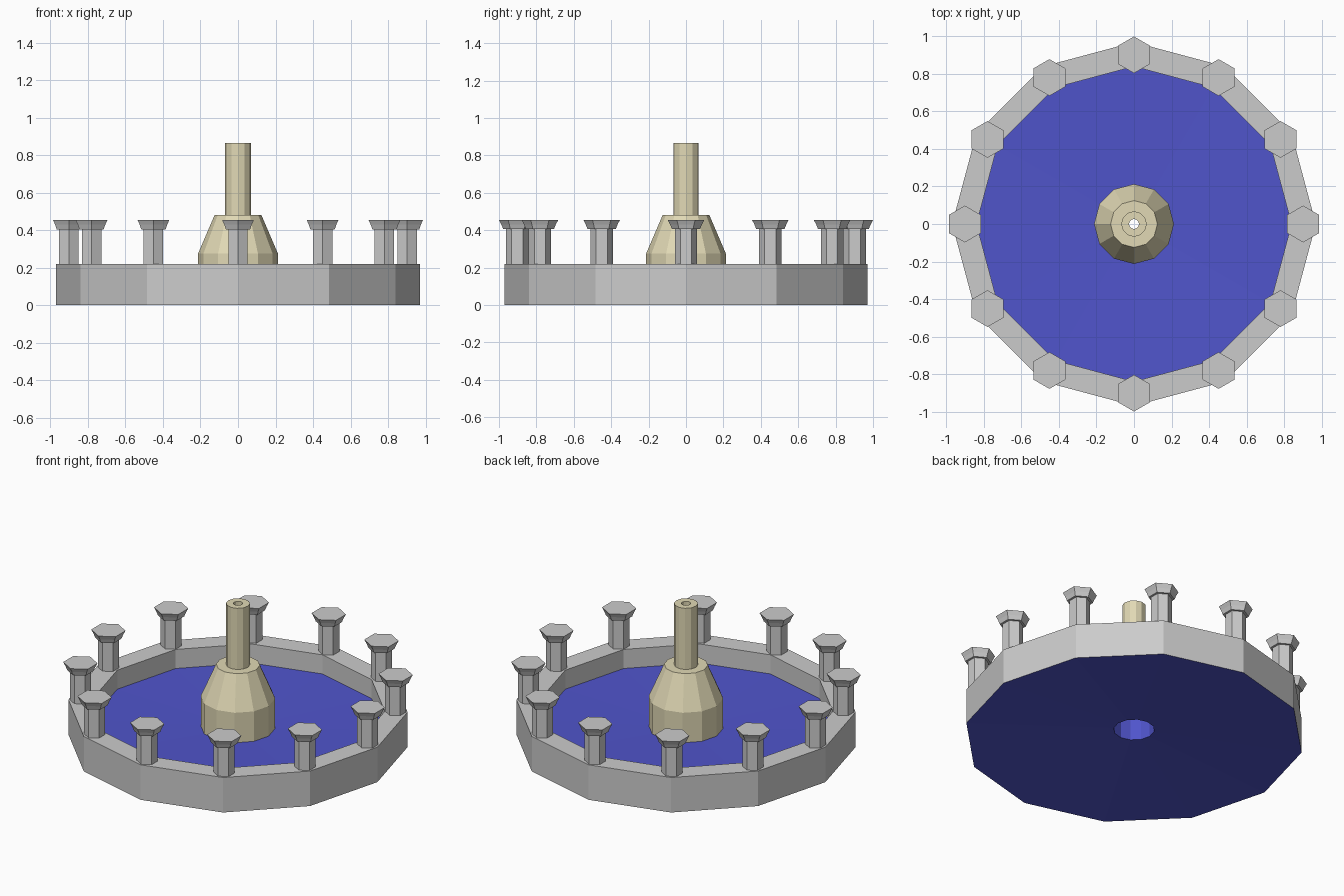
import bpy, bmesh
from math import cos, sin, pi

if "Cube" in bpy.data.objects:
    bpy.data.objects.remove(bpy.data.objects["Cube"])


def material(name, rgb):
    m = bpy.data.materials.new(name)
    m.diffuse_color = (*rgb, 1)
    m.use_nodes = True
    m.node_tree.nodes["Principled BSDF"].inputs["Base Color"].default_value = m.diffuse_color
    return m


def lathe_mesh(name, profile, sides, start=0.0, cap=False, mat=None):
    """Revolve (radius, z) points into a faceted mesh, optionally capping the last ring."""
    bm = bmesh.new()
    rings = []
    for r, z in profile:
        angles = [start + 2 * pi * i / sides for i in range(sides)]
        rings.append([bm.verts.new((r * cos(a), r * sin(a), z)) for a in angles])
    for lo, hi in zip(rings, rings[1:]):
        for i in range(sides):
            j = (i + 1) % sides
            bm.faces.new((lo[i], lo[j], hi[j], hi[i]))
    if cap:
        bm.faces.new(rings[-1])
    me = bpy.data.meshes.new(name)
    bm.to_mesh(me)
    bm.free()
    if mat:
        me.materials.append(mat)
    return me


def place(name, mesh, loc=(0, 0, 0)):
    ob = bpy.data.objects.new(name, mesh)
    ob.location = loc
    bpy.context.collection.objects.link(ob)
    return ob


blue = material("blue", (0.08, 0.09, 0.60))
cream = material("cream", (0.75, 0.69, 0.46))

# Outer basin wall
place("basin_wall", lathe_mesh("basin_wall", [
    (0.97, 0), (0.97, 0.22), (0.84, 0.22), (0.84, 0.10)], 12))

# Blue floor: dished top, hollow underside and central sleeve
place("basin_floor", lathe_mesh("basin_floor", [
    (0.84, 0.10), (0.13, 0.085), (0.13, 0.24), (0.117, 0.24),
    (0.117, 0.053), (0.97, 0)], 12, mat=blue))

# Central pedestal with a bored spout
place("center_spout", lathe_mesh("center_spout", [
    (0.213, 0.08), (0.213, 0.275), (0.125, 0.48), (0.068, 0.48),
    (0.068, 0.865), (0.027, 0.865), (0.027, 0.24), (0.117, 0.24)], 12, mat=cream))

# Twelve hexagonal posts with flared heads, all facing the same way
post = lathe_mesh("rim_post", [
    (0.06, 0.22), (0.06, 0.405), (0.075, 0.405), (0.085, 0.43),
    (0.098, 0.455)], 6, start=pi / 2, cap=True)
for k in range(12):
    a = k * pi / 6
    place(f"rim_post_{k + 1}", post, (0.902 * cos(a), 0.902 * sin(a), 0))
